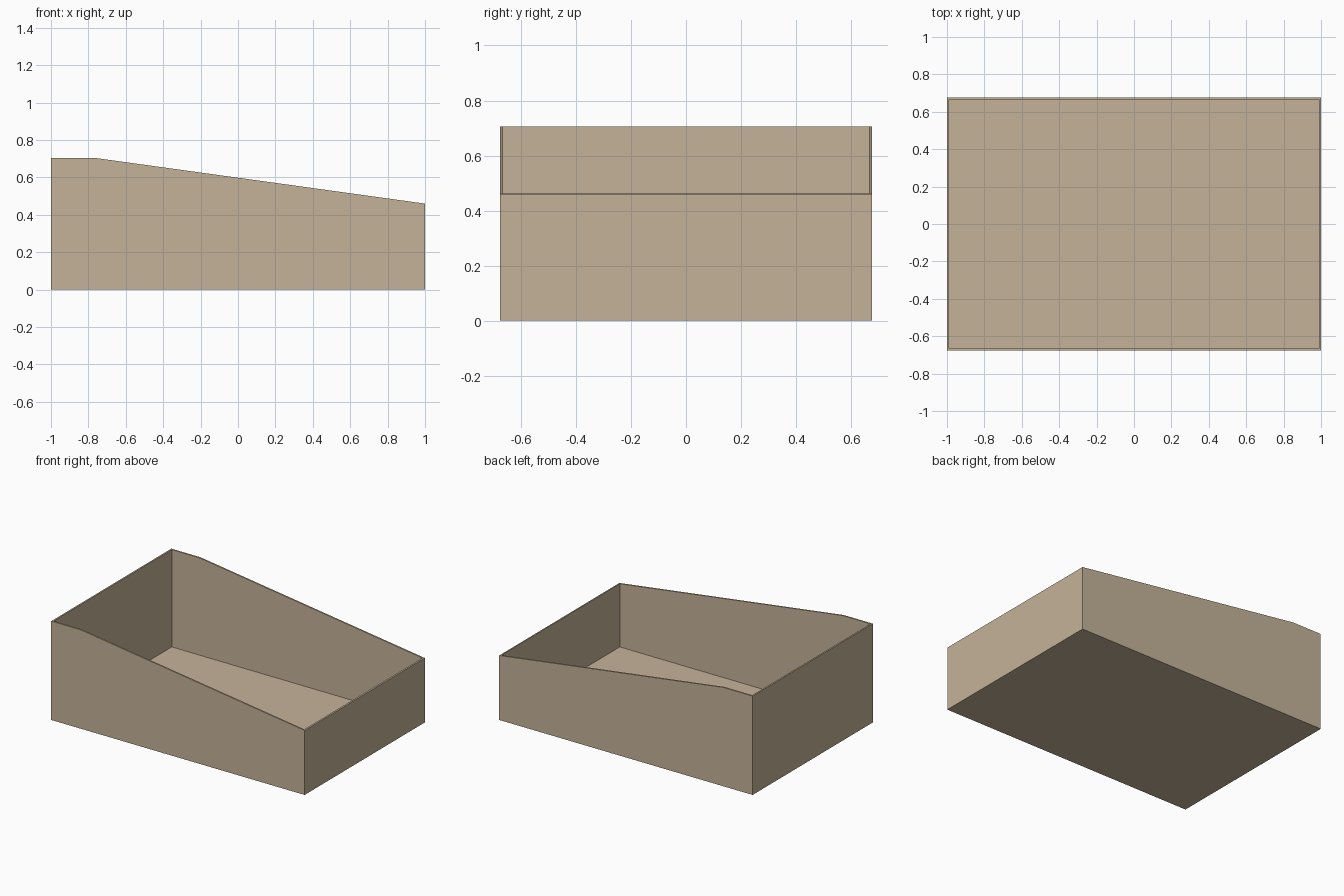
import bpy, bmesh

if "Cube" in bpy.data.objects:
    bpy.data.objects.remove(bpy.data.objects["Cube"])

HX, HY, T = 1.0, 0.677, 0.011          # half length, half width, wall thickness
Z_LOW, Z_HIGH, X_BEND = 0.46, 0.705, -0.77
SLOPE = (Z_HIGH - Z_LOW) / (HX - X_BEND)

bm = bmesh.new()


def profile(x, y, z0):
    """Side outline: bottom left, bottom right, low top, bend, high top."""
    pts = [(-x, z0), (x, z0), (x, Z_LOW + SLOPE * (HX - x)), (X_BEND, Z_HIGH), (-x, Z_HIGH)]
    return [bm.verts.new((px, y, pz)) for px, pz in pts]


def open_shell(inset, z0):
    """Two sides, floor and two ends, open at the top."""
    a = profile(HX - inset, -HY + inset, z0)
    b = profile(HX - inset, HY - inset, z0)
    bm.faces.new(a)
    bm.faces.new(b)
    for i, j in ((0, 1), (1, 2), (4, 0)):
        bm.faces.new((a[i], a[j], b[j], b[i]))
    return [a[2], a[3], a[4], b[4], b[3], b[2]]


# Outer and inner shells, joined by the rim
outer = open_shell(0, 0)
inner = open_shell(T, T)
for i in range(6):
    j = (i + 1) % 6
    bm.faces.new((outer[i], outer[j], inner[j], inner[i]))
bmesh.ops.recalc_face_normals(bm, faces=bm.faces)

mesh = bpy.data.meshes.new("open_tray")
bm.to_mesh(mesh)
bm.free()
tray = bpy.data.objects.new("open_tray", mesh)
bpy.context.collection.objects.link(tray)

# Tan cardboard colour
mat = bpy.data.materials.new("tan_card")
mat.diffuse_color = (0.56, 0.45, 0.32, 1)
mat.use_nodes = True
mat.node_tree.nodes["Principled BSDF"].inputs["Base Color"].default_value = mat.diffuse_color
mesh.materials.append(mat)
